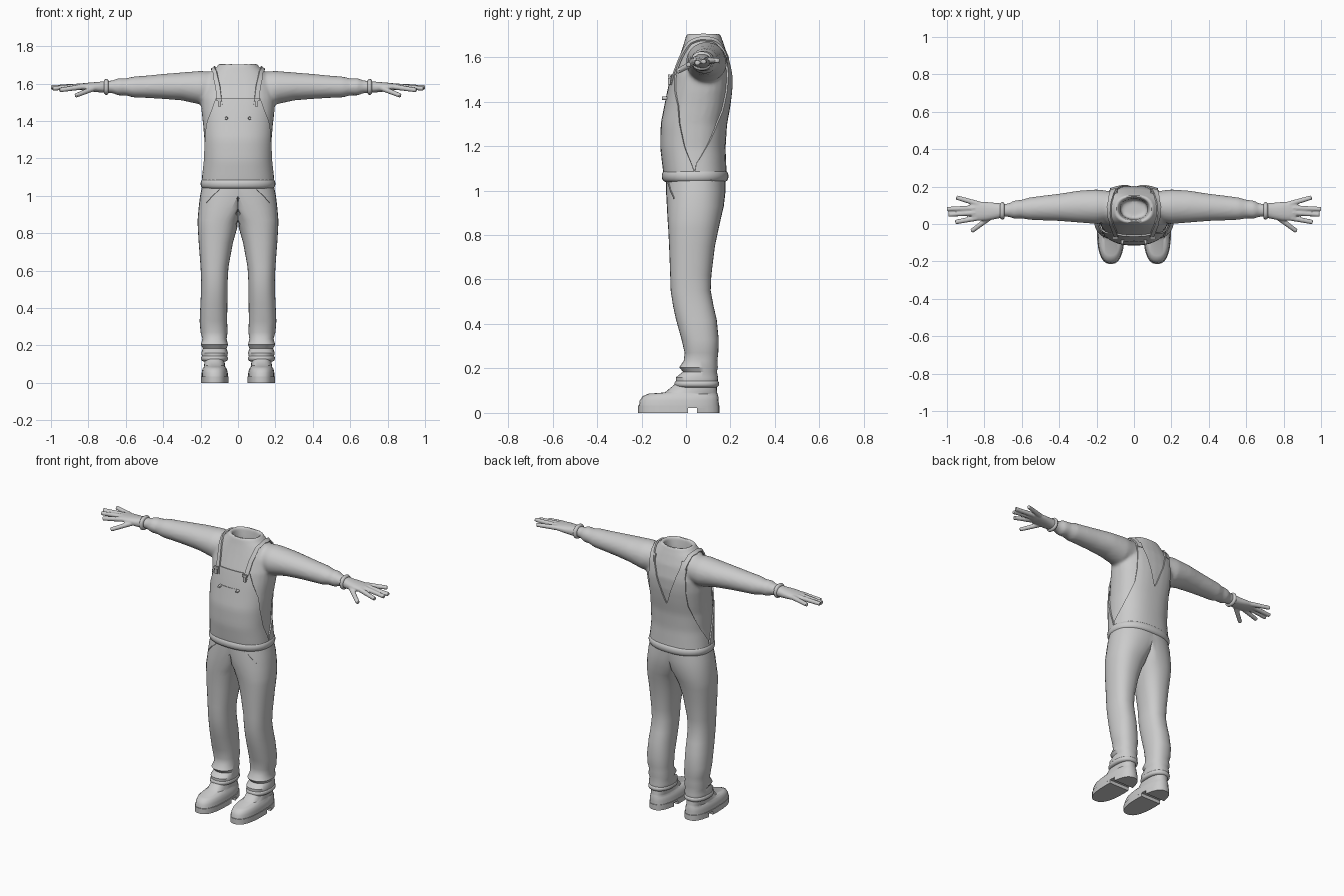
import bpy, bmesh, math
from mathutils import Vector

cube = bpy.data.objects.get("Cube")
if cube:
    bpy.data.objects.remove(cube, do_unlink=True)

# One plain grey for everything
grey = bpy.data.materials.new("plain_grey")
grey.use_nodes = True
grey.diffuse_color = (0.6, 0.6, 0.6, 1)
grey.node_tree.nodes["Principled BSDF"].inputs["Base Color"].default_value = (0.6, 0.6, 0.6, 1)
parts = []


def finish(name, bm, recalc=True):
    if recalc:
        bmesh.ops.recalc_face_normals(bm, faces=bm.faces)
    mesh = bpy.data.meshes.new(name)
    bm.to_mesh(mesh)
    bm.free()
    mesh.materials.append(grey)
    obj = bpy.data.objects.new(name, mesh)
    bpy.context.collection.objects.link(obj)
    parts.append(obj)
    return obj


def add_mod(obj, kind, **settings):
    mod = obj.modifiers.new(kind.title(), kind)
    for key, value in settings.items():
        setattr(mod, key, value)
    return mod


def mirror(obj):
    return add_mod(obj, 'MIRROR', use_clip=True, merge_threshold=0.0005)


def unit(angle, power):
    """Point on a rounded-square outline; angle zero is +a."""
    c, s = math.cos(angle), math.sin(angle)
    return (math.copysign(abs(c) ** (2 / power), c), math.copysign(abs(s) ** (2 / power), s))


def loft(bm, rings, axis='Z', n=28, power=2.3, limit=None):
    """Skin rings given as (position, a low, a high, b low, b high)."""
    loops = []
    for pos, a0, a1, b0, b1 in rings:
        loop = []
        for i in range(n):
            u, v = unit(math.tau * i / n, power)
            a = (a0 + a1) / 2 + u * (a1 - a0) / 2
            b = (b0 + b1) / 2 + v * (b1 - b0) / 2
            co = Vector((a, b, pos)) if axis == 'Z' else Vector((pos, a, b))
            loop.append(bm.verts.new(limit(co) if limit else co))
        loops.append(loop)
    for low, high in zip(loops, loops[1:]):
        for i in range(n):
            j = (i + 1) % n
            bm.faces.new((low[i], low[j], high[j], high[i]))
    bm.faces.new(loops[0][::-1])
    bm.faces.new(loops[-1])


def lofted(name, rings, **options):
    bm = bmesh.new()
    loft(bm, rings, **options)
    return finish(name, bm)


def rod(bm, start, end, r0, r1, sides=12):
    start, end = Vector(start), Vector(end)
    d = end - start
    turn = d.to_track_quat('Z', 'Y').to_matrix().to_4x4()
    turn.translation = (start + end) / 2
    bmesh.ops.create_cone(bm, cap_ends=True, segments=sides, radius1=r0, radius2=r1,
                          depth=d.length, matrix=turn)


def wrap(obj, target, gap, thick):
    add_mod(obj, 'SHRINKWRAP', target=target, wrap_method='NEAREST_SURFACEPOINT',
            wrap_mode='ABOVE_SURFACE', offset=gap)
    mirror(obj)
    add_mod(obj, 'SOLIDIFY', thickness=thick, offset=0)


# Shirt: torso with hollow neck, plus sleeves, fused together
TORSO = [(1.03, .188, -.085, .175), (1.10, .183, -.095, .172), (1.19, .176, -.106, .168),
         (1.30, .18, -.104, .175), (1.38, .187, -.088, .19), (1.45, .195, -.074, .2),
         (1.52, .2, -.058, .203), (1.60, .185, -.03, .19), (1.66, .145, -.01, .17),
         (1.695, .108, .0, .157)]
NECK = [(1.71, .1, .004, .155), (1.705, .085, .018, .142), (1.65, .075, .025, .135),
        (1.57, .07, .03, .13)]
SLEEVE = [(.08, .02, .17, 1.50, 1.66), (.2, .0, .185, 1.488, 1.668), (.3, .008, .178, 1.51, 1.66),
          (.4, .016, .162, 1.518, 1.652), (.5, .02, .15, 1.524, 1.642), (.56, .022, .142, 1.526, 1.638),
          (.6, .03, .13, 1.537, 1.628), (.64, .028, .126, 1.536, 1.63),
          (.67, .038, .11, 1.549, 1.617), (.71, .038, .108, 1.55, 1.615)]
bm = bmesh.new()
loft(bm, [(z, -r, r, f, b) for z, r, f, b in TORSO + NECK], power=2.4)
for side in (1, -1):
    loft(bm, [(x * side, *rest) for x, *rest in SLEEVE], axis='X', power=2)
shirt = finish("shirt", bm)
add_mod(shirt, 'REMESH', mode='VOXEL', voxel_size=0.01, use_smooth_shade=True)
add_mod(shirt, 'SMOOTH', factor=0.5, iterations=5)


# Bib and back of the overalls, laid over the torso
def torso_point(z, angle, facing):
    for low, high in zip(TORSO, TORSO[1:]):
        if low[0] <= z <= high[0]:
            t = (z - low[0]) / (high[0] - low[0])
            r, f, b = (p + (q - p) * t for p, q in zip(low[1:], high[1:]))
            c, s = unit(math.radians(angle), 2.4)
            return Vector((r * s, (f + b) / 2 + facing * c * (b - f) / 2, z))


def panel(name, rows, facing, columns=10, steps=4):
    dense = []
    for p, q in zip(rows, rows[1:]):
        dense += [[a + (b - a) * k / steps for a, b in zip(p, q)] for k in range(steps)]
    dense.append(rows[-1])
    bm = bmesh.new()
    grid = [[bm.verts.new(torso_point(z, a + (b - a) * i / columns, facing))
             for i in range(columns + 1)] for z, a, b in dense]
    for low, high in zip(grid, grid[1:]):
        for i in range(columns):
            quad = (low[i], low[i + 1], high[i + 1], high[i])
            bm.faces.new(quad if facing < 0 else quad[::-1])
    obj = finish(name, bm, recalc=False)
    wrap(obj, shirt, .006, .008)
    return obj


bib = panel("bib", [(1.05, 0, 92), (1.12, 0, 87), (1.2, 0, 78), (1.3, 0, 68), (1.38, 0, 58),
                    (1.45, 0, 42), (1.52, 0, 31)], -1)
panel("back_panel", [(1.05, 0, 92), (1.12, 0, 88), (1.2, 0, 68), (1.28, 0, 52), (1.36, 0, 40),
                     (1.45, 7, 36), (1.55, 17, 35), (1.64, 30, 46)], 1)


def ribbon(name, path, width, target, gap, thick, steps=6):
    """Flat strip that follows a path and clings to a surface."""
    path, half = [Vector(p) for p in path], Vector(width) / 2
    mids = [p.lerp(q, k / steps) for p, q in zip(path, path[1:]) for k in range(steps)]
    mids.append(path[-1])
    bm = bmesh.new()
    rows = [[bm.verts.new(m + half * k) for k in (-1, 0, 1)] for m in mids]
    for low, high in zip(rows, rows[1:]):
        for i in range(2):
            bm.faces.new((low[i], low[i + 1], high[i + 1], high[i]))
    obj = finish(name, bm, recalc=False)
    wrap(obj, target, gap, thick)


ribbon("shoulder_straps", [(.1, -.09, 1.48), (.112, -.04, 1.59), (.128, .01, 1.665),
                           (.135, .08, 1.69), (.125, .14, 1.675), (.108, .2, 1.6)],
       (.028, 0, 0), shirt, .008, .009)

# Buckles and pocket details on the bib
bm = bmesh.new()
for x, z, size in ((.1, 1.515, (.03, .012, .014)), (.1, 1.492, (.016, .012, .03))):
    made = bmesh.ops.create_cube(bm, size=1)["verts"]
    bmesh.ops.scale(bm, vec=size, verts=made)
    bmesh.ops.translate(bm, vec=(x, -.075, z), verts=made)
mirror(finish("buckles", bm))
bm = bmesh.new()
rod(bm, (.062, -.08, 1.415), (.062, -.108, 1.415), .009, .007)
mirror(finish("pocket_buttons", bm))
ribbon("pocket_seam", [(0, -.1, 1.42), (.058, -.09, 1.42)], (0, 0, .006), shirt, .012, .004)

# Trousers: one leg, open on the centre line, mirrored
LEG = [(1.06, -.19, .19, -.09, .178), (1.0, -.14, .203, -.09, .178), (.93, -.07, .211, -.086, .17),
       (.87, -.016, .216, -.083, .156), (.83, .004, .215, -.08, .147), (.75, .027, .21, -.076, .13),
       (.62, .051, .2, -.071, .114), (.55, .055, .197, -.069, .111), (.48, .056, .198, -.058, .124),
       (.42, .057, .201, -.045, .138), (.33, .058, .205, -.02, .147), (.27, .056, .2, -.006, .145),
       (.235, .061, .19, -.01, .141), (.205, .053, .199, -.03, .143), (.185, .061, .188, -.014, .139),
       (.16, .054, .196, -.045, .144), (.13, .06, .19, -.045, .142)]
bm = bmesh.new()
loft(bm, LEG, n=32, limit=lambda co: Vector((max(co.x, 0), co.y, co.z)))
inner = [f for f in bm.faces if all(v.co.x < .0001 for v in f.verts)]
bmesh.ops.delete(bm, geom=inner, context='FACES')
trousers = finish("trousers", bm)
mirror(trousers)
ribbon("hip_pocket_seams", [(.105, -.09, 1.035), (.14, -.08, 1.005), (.175, -.06, .965)],
       (.003, 0, .005), trousers, .002, .004)


# Rounded bands: waistband, trouser hems and cuffs
def band(name, low, high, box, bulge, axis='Z'):
    rings = []
    for k in range(9):
        t = k / 8
        grow = bulge * (math.sin(math.pi * t) ** 0.5 - 1)
        rings.append((low + (high - low) * t, box[0] - grow, box[1] + grow,
                      box[2] - grow, box[3] + grow))
    return lofted(name, rings, axis=axis, n=36)


band("waistband", 1.038, 1.092, (-.2, .2, -.109, .191), .016)
mirror(band("trouser_hems", .115, .147, (.054, .198, -.052, .149), .012))
mirror(band("sleeve_cuffs", .692, .716, (.024, .117, 1.54, 1.625), .01, axis='X'))

# Hands: palm with spread fingers and thumb
bm = bmesh.new()
loft(bm, [(.70, .036, .11, 1.55, 1.615), (.74, .026, .113, 1.553, 1.61), (.79, .018, .118, 1.558, 1.606),
          (.83, .018, .12, 1.564, 1.602), (.865, .026, .118, 1.571, 1.597)], axis='X', n=20)
FINGERS = [((.84, .032, 1.582), (.955, .01, 1.565)), ((.85, .06, 1.586), (.992, .05, 1.574)),
           ((.85, .085, 1.586), (1.0, .08, 1.58)), ((.83, .107, 1.584), (.95, .142, 1.585)),
           ((.77, .035, 1.575), (.868, -.038, 1.536))]
for base, tip in FINGERS:
    rod(bm, base, tip, .015, .012)
hands = finish("hands", bm)
add_mod(hands, 'REMESH', mode='VOXEL', voxel_size=0.005, use_smooth_shade=True)
add_mod(hands, 'SMOOTH', factor=0.5, iterations=2)
mirror(hands)

# Shoes: upper, sole and split tread with a heel gap
mirror(lofted("shoe_uppers", [(.03, .053, .195, -.212, .148), (.055, .055, .194, -.208, .147),
                              (.075, .06, .19, -.195, .145), (.086, .068, .182, -.17, .142),
                              (.092, .07, .181, -.095, .14), (.125, .072, .179, -.055, .138),
                              (.15, .074, .177, -.035, .134)], power=2.5))
SOLE = (.05, .198, -.215, .151)
mirror(lofted("shoe_soles", [(.022, *SOLE), (.034, *SOLE)], power=2.5))
mirror(lofted("front_treads", [(0, *SOLE), (.022, *SOLE)], power=2.5,
              limit=lambda co: Vector((co.x, min(co.y, .008), co.z))))
mirror(lofted("heel_treads", [(0, *SOLE), (.022, *SOLE)], power=2.5,
              limit=lambda co: Vector((co.x, max(co.y, .05), co.z))))

# Bake the modifiers, then smooth while keeping sharp edges
bpy.ops.object.select_all(action='DESELECT')
for obj in parts:
    obj.select_set(True)
bpy.context.view_layer.objects.active = shirt
bpy.context.view_layer.update()
bpy.ops.object.convert(target='MESH')
bpy.ops.object.shade_smooth_by_angle(angle=math.radians(42))
